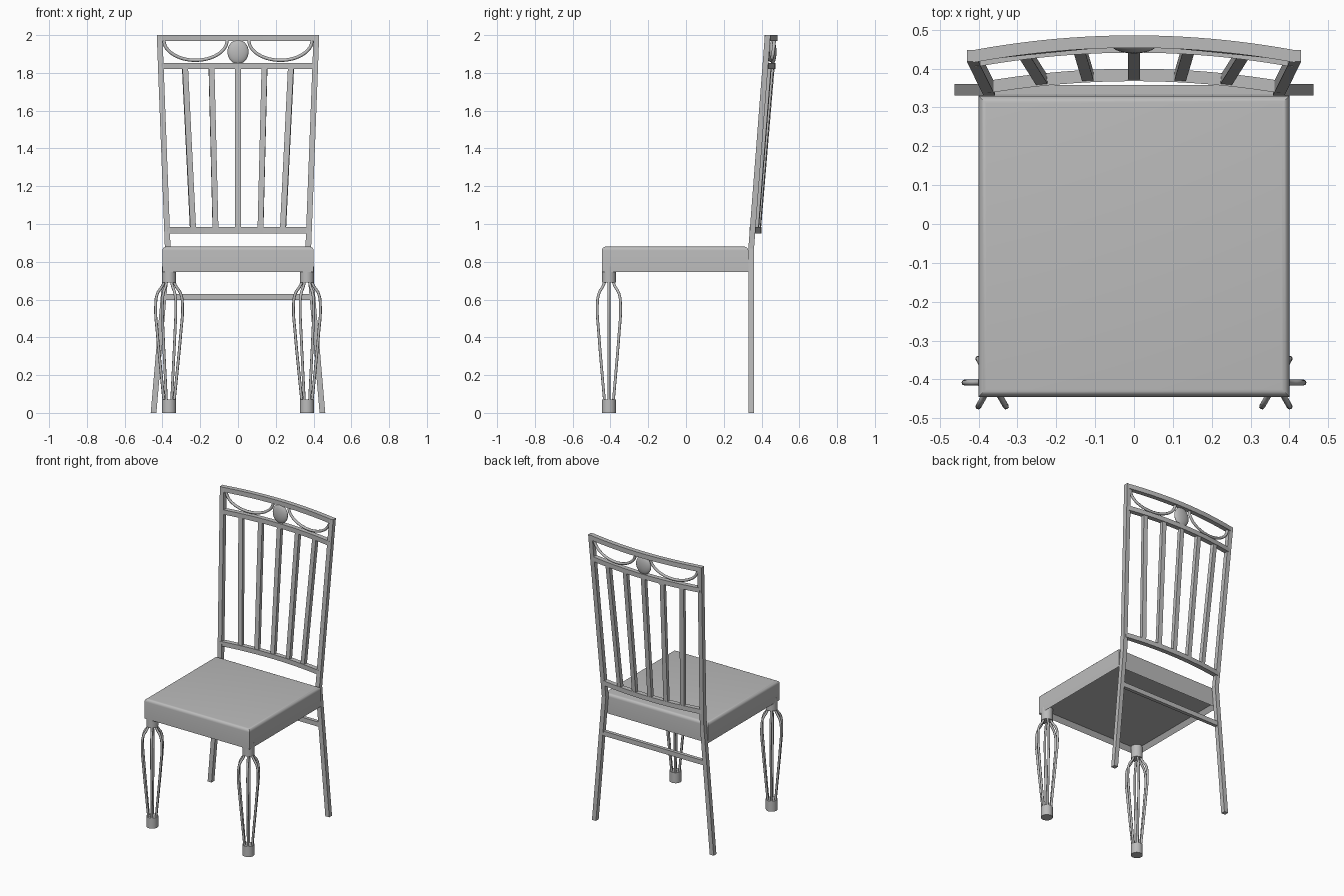
import bpy, bmesh, math
from mathutils import Vector

cube = bpy.data.objects.get("Cube")
if cube:
    bpy.data.objects.remove(cube, do_unlink=True)

grey = bpy.data.materials.new("plain grey")
grey.use_nodes = True
grey.diffuse_color = (0.5, 0.5, 0.5, 1)
grey.node_tree.nodes["Principled BSDF"].inputs["Base Color"].default_value = (0.5, 0.5, 0.5, 1)


def finish(name, bm):
    """Turn a bmesh into a named, coloured object."""
    bmesh.ops.recalc_face_normals(bm, faces=bm.faces)
    mesh = bpy.data.meshes.new(name)
    bm.to_mesh(mesh)
    bm.free()
    mesh.materials.append(grey)
    obj = bpy.data.objects.new(name, mesh)
    bpy.context.collection.objects.link(obj)
    return obj


def smooth(obj, angle=40):
    bpy.ops.object.select_all(action='DESELECT')
    obj.select_set(True)
    bpy.context.view_layer.objects.active = obj
    bpy.ops.object.shade_smooth_by_angle(angle=math.radians(angle))


def bar(name, points, u, v):
    """Sweep a rectangle with half-axes u and v through the points."""
    bm = bmesh.new()
    u, v = Vector(u), Vector(v)
    rings = [[bm.verts.new(Vector(p) + a * u + b * v)
              for a, b in ((-1, -1), (1, -1), (1, 1), (-1, 1))] for p in points]
    for r, s in zip(rings, rings[1:]):
        for i in range(4):
            j = (i + 1) % 4
            bm.faces.new((r[i], r[j], s[j], s[i]))
    bm.faces.new(rings[0])
    bm.faces.new(rings[-1])
    return finish(name, bm)


def rod(name, points, radius):
    """Round wire along a smooth path, as a mesh."""
    cu = bpy.data.curves.new(name, 'CURVE')
    cu.dimensions = '3D'
    cu.bevel_depth, cu.bevel_resolution, cu.resolution_u = radius, 2, 6
    cu.use_fill_caps = True
    sp = cu.splines.new('BEZIER')
    sp.bezier_points.add(len(points) - 1)
    for bp, p in zip(sp.bezier_points, points):
        bp.co = p
        bp.handle_left_type = bp.handle_right_type = 'AUTO'
    cu.materials.append(grey)
    obj = bpy.data.objects.new(name, cu)
    bpy.context.collection.objects.link(obj)
    bpy.ops.object.select_all(action='DESELECT')
    obj.select_set(True)
    bpy.context.view_layer.objects.active = obj
    bpy.ops.object.convert(target='MESH')
    smooth(bpy.context.view_layer.objects.active, 50)


def drum(name, x, y, z0, z1, r):
    bm = bmesh.new()
    bmesh.ops.create_cone(bm, cap_ends=True, segments=32, radius1=r, radius2=r, depth=z1 - z0)
    bmesh.ops.translate(bm, verts=bm.verts, vec=(x, y, (z0 + z1) / 2))
    smooth(finish(name, bm))


# Shape of the leaning, outward-spreading back frame
def post_x(z):
    return 0.372 + 0.043 * (z - 0.87) / 1.13


def post_y(z):
    return 0.345 + 0.0875 * (z - 0.87) / 1.13


def bulge(z):
    return 0.031 + 0.007 * (z - 0.97)


def back_y(x, z):
    return post_y(z) + bulge(z) * (1 - (x / post_x(z)) ** 2)


# Seat: rounded top edges, recessed underside
bm = bmesh.new()
bmesh.ops.create_cube(bm, size=1)
for vert in bm.verts:
    vert.co = Vector((vert.co.x * 0.80, vert.co.y * 0.775 - 0.0575, vert.co.z * 0.135 + 0.8125))
under = [f for f in bm.faces if f.normal.z < -0.5]
bmesh.ops.inset_region(bm, faces=under, thickness=0.03)
bmesh.ops.translate(bm, verts=under[0].verts, vec=(0, 0, 0.03))
rim = [e for e in bm.edges if all(q.co.z > 0.87 for q in e.verts)]
bmesh.ops.bevel(bm, geom=rim, offset=0.02, segments=5, profile=0.5, affect='EDGES')
smooth(finish("seat", bm), 35)

# Back posts, bent at seat height
for side, label in ((1, "left"), (-1, "right")):
    bar(f"back_post_{label}",
        [(side * 0.447, 0.345, 0), (side * 0.372, 0.345, 0.87), (side * 0.415, 0.4325, 2.0)],
        (0.015, 0, 0), (0, 0.015, 0))

# Curved rails of the back
for name, z in (("top_rail", 1.984), ("upper_rail", 1.836), ("lower_rail", 0.967)):
    xe = post_x(z)
    xs = [xe * (i / 10 - 1) for i in range(21)]
    smooth(bar(name, [(x, back_y(x, z), z) for x in xs], (0, 0.016, 0), (0, 0, 0.016)), 30)

# Straight stretcher between the back legs
bar("back_stretcher", [(-0.393, 0.345, 0.614), (0.393, 0.345, 0.614)], (0, 0.012, 0), (0, 0, 0.016))

# Fanned slats, each turned to follow the curve
for i in range(-2, 3):
    xb, xt = 0.119 * i, 0.1405 * i
    a = math.atan(-2 * bulge(1.4) * xb / post_x(1.4) ** 2)
    bar(f"slat_{i + 3}", [(xb, back_y(xb, 0.967), 0.967), (xt, back_y(xt, 1.836), 1.836)],
        (0.015 * math.cos(a), 0.015 * math.sin(a), 0),
        (-0.013 * math.sin(a), 0.013 * math.cos(a), 0))

# Medallion and hanging swags between the top rails
bm = bmesh.new()
bmesh.ops.create_uvsphere(bm, u_segments=32, v_segments=16, radius=1)
for vert in bm.verts:
    vert.co = Vector((vert.co.x * 0.056, vert.co.y * 0.02 + 0.459, vert.co.z * 0.064 + 1.911))
smooth(finish("medallion", bm), 60)
for side, label in ((1, "left"), (-1, "right")):
    path = []
    for k in range(13):
        t = math.pi * k / 12
        x, z = side * (0.225 - 0.168 * math.cos(t)), 1.975 - 0.108 * math.sin(t)
        path.append((x, back_y(x, z), z))
    rod(f"swag_{label}", path, 0.009)

# Front legs: cap, foot and a cage of six bowed wires
profile = [(0.024, 0.70), (0.034, 0.675), (0.062, 0.63), (0.071, 0.56),
           (0.062, 0.42), (0.045, 0.24), (0.027, 0.06)]
for side, label in ((1, "left"), (-1, "right")):
    cx, cy = side * 0.365, -0.408
    drum(f"front_leg_cap_{label}", cx, cy, 0.69, 0.775, 0.037)
    drum(f"front_foot_{label}", cx, cy, 0, 0.072, 0.037)
    for k in range(6):
        a = k * math.pi / 3
        rod(f"front_leg_wire_{label}_{k + 1}",
            [(cx + r * math.cos(a), cy + r * math.sin(a), z) for r, z in profile], 0.0075)
